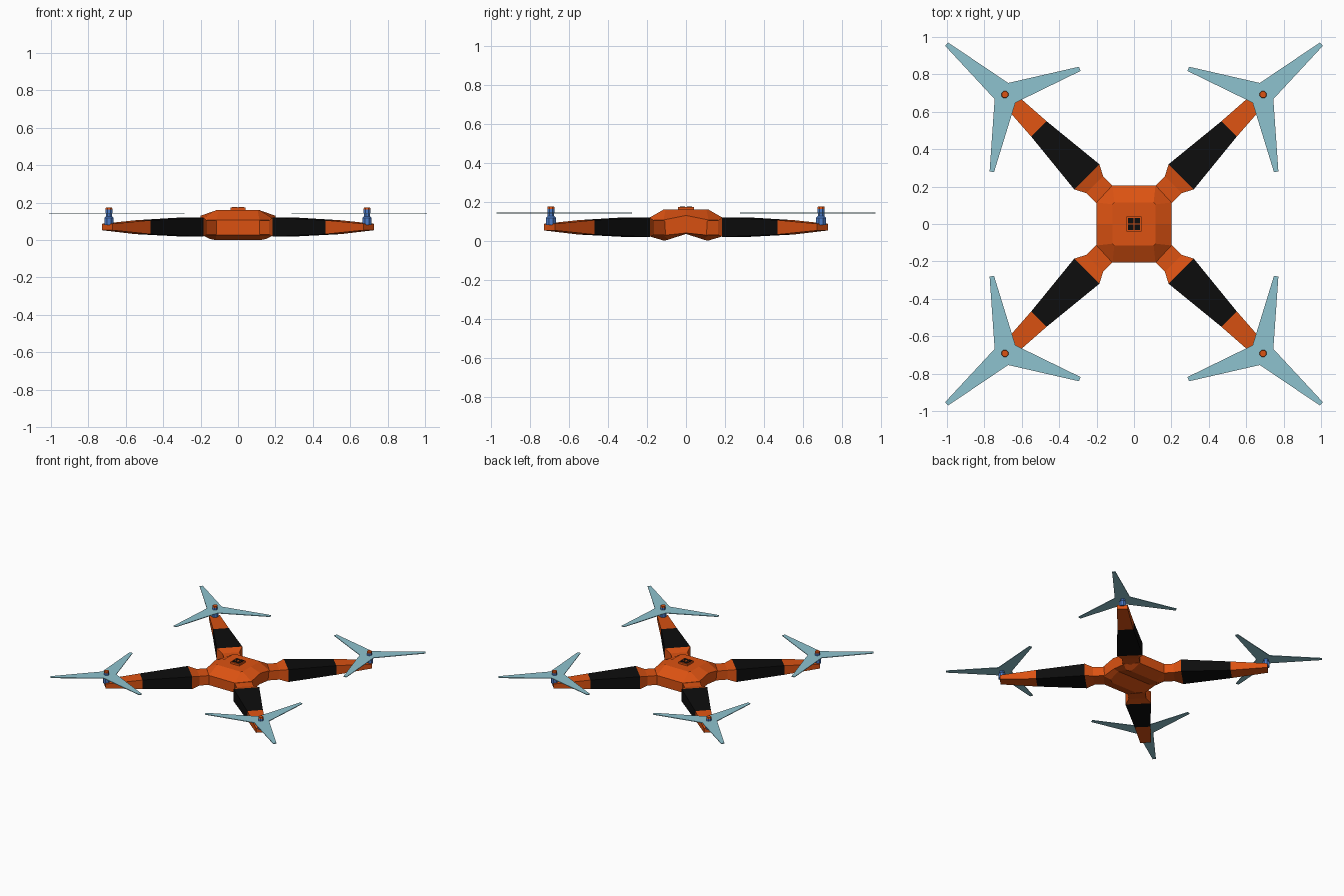
import bpy, bmesh, math

if "Cube" in bpy.data.objects:
    bpy.data.objects.remove(bpy.data.objects["Cube"])


def material(name, rgb):
    m = bpy.data.materials.new(name)
    m.diffuse_color = (*rgb, 1)
    m.use_nodes = True
    m.node_tree.nodes["Principled BSDF"].inputs["Base Color"].default_value = m.diffuse_color
    return m


orange = material("orange", (0.72, 0.085, 0.006))
black = material("black", (0.004, 0.004, 0.004))
blue = material("blue", (0.07, 0.2, 0.58))
pale = material("pale_blue", (0.27, 0.54, 0.62))


def loft(name, rings, mats, seg_mats=None, bottom=None):
    """Skin equal-length rings; bottom lists optional faces closing ring 0."""
    bm = bmesh.new()
    vr = [[bm.verts.new(p) for p in r] for r in rings]
    n = len(rings[0])
    for i in range(len(rings) - 1):
        for j in range(n):
            k = (j + 1) % n
            f = bm.faces.new((vr[i][j], vr[i][k], vr[i + 1][k], vr[i + 1][j]))
            f.material_index = seg_mats[i] if seg_mats else 0
    for idx in (bottom or [range(n)]):
        bm.faces.new([vr[0][j] for j in idx])
    bm.faces.new(vr[-1])
    bmesh.ops.recalc_face_normals(bm, faces=bm.faces)
    me = bpy.data.meshes.new(name)
    bm.to_mesh(me)
    bm.free()
    for m in mats:
        me.materials.append(m)
    ob = bpy.data.objects.new(name, me)
    bpy.context.collection.objects.link(ob)
    return ob


def box(name, x, y, z0, z1, hx, hy, mat):
    sq = [(-1, -1), (1, -1), (1, 1), (-1, 1)]
    return loft(name, [[(x + a * hx, y + b * hy, z) for a, b in sq] for z in (z0, z1)], [mat])


def prism(name, x, y, levels, mat, n=8):
    rings = [[(x + r * math.cos((j + .5) * math.tau / n), y + r * math.sin((j + .5) * math.tau / n), z)
              for j in range(n)] for r, z in levels]
    return loft(name, rings, [mat])


# Body: chamfered shell with an extra vertex mid-side and a shallow notch below
def body_ring(x, y, cx, cy, height):
    pts = [(x, 0), (x, cy), (cx, y), (-cx, y), (-x, cy),
           (-x, 0), (-x, -cy), (-cx, -y), (cx, -y), (x, -cy)]
    return [(a, b, height(abs(b))) for a, b in pts]


loft("body", [
    body_ring(.15, .11, .12, .09, lambda b: .035 * (1 - b / .11)),
    body_ring(.195, .205, .115, .115, lambda b: .04 if b == 0 else .028),
    body_ring(.2, .207, .115, .115, lambda b: .13 if b == 0 else .107),
    body_ring(.115, .115, .105, .105, lambda b: .16),
], [orange], bottom=[(0, 1, 2, 3, 4, 5), (5, 6, 7, 8, 9, 0)])

# Top hatch with four dark panes
box("top_hatch", 0, 0, .155, .174, .04, .04, orange)
for i, sx in enumerate((-1, 1)):
    for j, sy in enumerate((-1, 1)):
        box(f"hatch_pane_{i}{j}", sx * .018, sy * .018, .172, .176, .014, .014, black)

# Arm stations: distance along diagonal, half width, bottom, top
STATIONS = [(.2, .064, .03, .105), (.297, .064, .03, .105), (.357, .095, .02, .12),
            (.72, .058, .032, .106), (.99, .04, .053, .087)]
R = math.sqrt(.5)
for sx in (-1, 1):
    for sy in (-1, 1):
        tag = ("front" if sy < 0 else "back") + ("_left" if sx < 0 else "_right")
        # Arm with black sleeve
        rings = []
        for d, w, z0, z1 in STATIONS:
            rings.append([(sx * (d + u) * R, sy * (d - u) * R, z)
                          for u, z in ((-w, z0), (w, z0), (w, z1), (-w, z1))])
        loft("arm_" + tag, rings, [orange, black], [0, 0, 1, 0])
        # Motor, nut and cap
        mx, my = sx * .69, sy * .692
        prism("motor_" + tag, mx, my, [(.027, .08), (.027, .118), (.018, .126), (.018, .143)], blue)
        prism("nut_" + tag, mx, my, [(.02, .143), (.02, .164)], blue)
        prism("cap_" + tag, mx, my, [(.02, .164), (.018, .175)], orange)
        # Three-blade propeller outline, mirrored per corner
        outline = []
        for k in range(3):
            a = math.radians(40.5 + 120 * k)
            for r, w in ((.418, -.012), (.418, .012), (.033, .056)):
                outline.append((sx * (.684 + r * math.cos(a) - w * math.sin(a)),
                                sy * (.69 + r * math.sin(a) + w * math.cos(a))))
        loft("propeller_" + tag, [[(x, y, z) for x, y in outline] for z in (.141, .146)], [pale])
